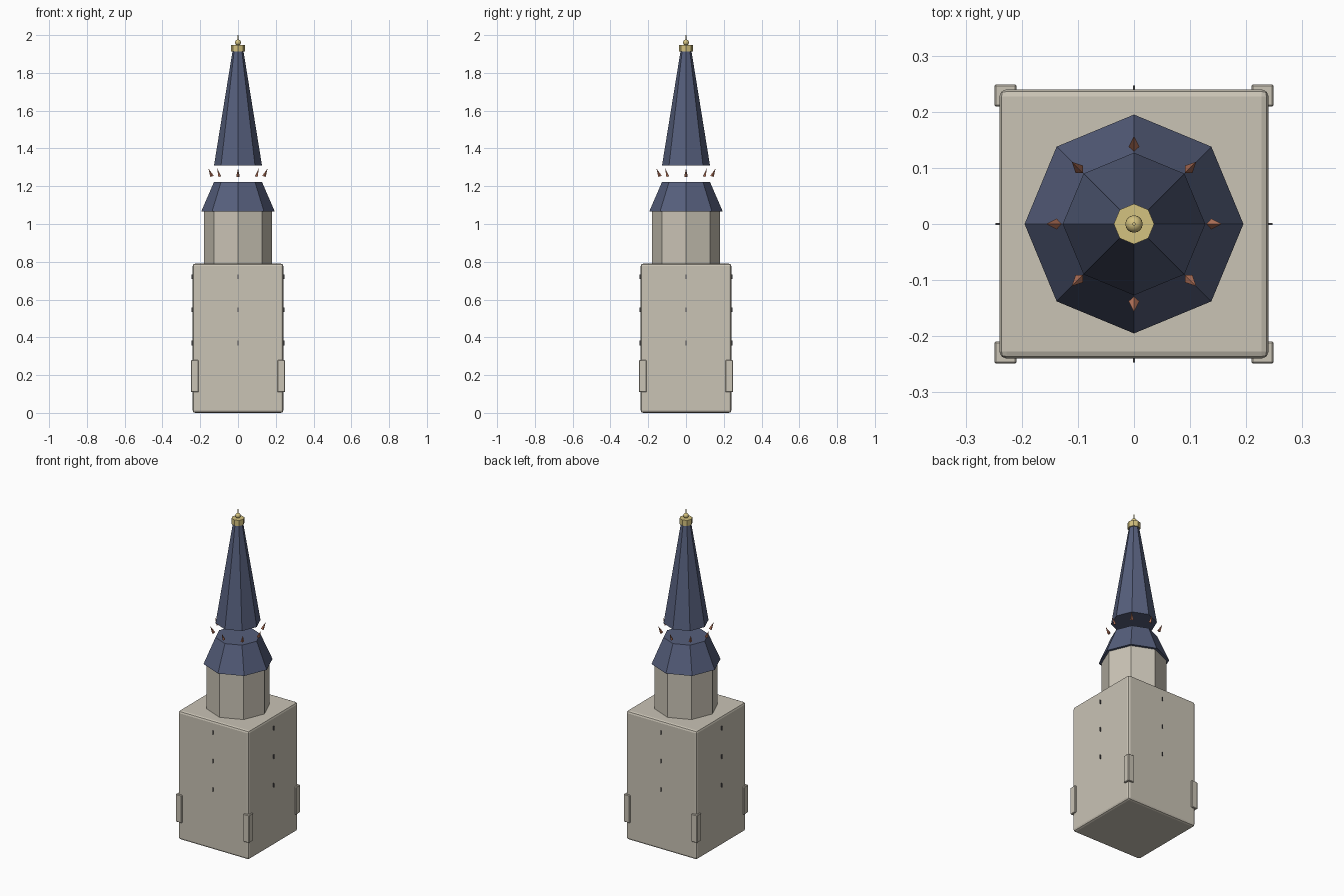
import bpy, bmesh, math
from mathutils import Matrix, Vector

if "Cube" in bpy.data.objects:
    bpy.data.objects.remove(bpy.data.objects["Cube"])


def material(name, rgb):
    m = bpy.data.materials.new(name)
    lin = [c / 12.92 if c <= 0.04045 else ((c + 0.055) / 1.055) ** 2.4 for c in rgb]
    m.diffuse_color = (*lin, 1)
    m.use_nodes = True
    m.node_tree.nodes["Principled BSDF"].inputs["Base Color"].default_value = m.diffuse_color
    return m


STONE = material("pale_stone", (0.79, 0.765, 0.71))
SLATE = material("blue_slate", (0.335, 0.37, 0.485))
GOLD = material("gold", (0.83, 0.76, 0.50))
COPPER = material("copper", (0.72, 0.46, 0.36))
DARK = material("dark_iron", (0.30, 0.30, 0.31))


def finish(bm, name, mat):
    mesh = bpy.data.meshes.new(name)
    bm.to_mesh(mesh)
    bm.free()
    mesh.materials.append(mat)
    ob = bpy.data.objects.new(name, mesh)
    bpy.context.collection.objects.link(ob)
    return ob


def box(name, centre, size, mat, bevel=0.0, segments=1):
    bm = bmesh.new()
    bmesh.ops.create_cube(bm, size=1, matrix=Matrix.Translation(centre) @ Matrix.Diagonal((*size, 1)))
    ob = finish(bm, name, mat)
    if bevel:
        mod = ob.modifiers.new("edge_bevel", 'BEVEL')
        mod.width, mod.segments = bevel, segments
    return ob


def frustum(name, r0, r1, z0, z1, mat, sides=8):
    # vertices fall on the x and y axes
    bm = bmesh.new()
    bmesh.ops.create_cone(bm, cap_ends=True, segments=sides, radius1=r0, radius2=r1,
                          depth=z1 - z0, matrix=Matrix.Translation((0, 0, (z0 + z1) / 2)))
    return finish(bm, name, mat)


# square tower body
box("tower_body", (0, 0, 0.395), (0.48, 0.48, 0.79), STONE, 0.013, 2)

# corner buttresses
for i, (sx, sy) in enumerate([(-1, -1), (1, -1), (1, 1), (-1, 1)]):
    box(f"buttress_{i + 1}", (sx * 0.229, sy * 0.229, 0.195), (0.04, 0.04, 0.17), STONE, 0.003)

# thin slit fins up the middle of each wall
for side in range(4):
    a = side * math.pi / 2
    for level, z in enumerate((0.37, 0.545, 0.72)):
        fin = box(f"wall_slit_{side + 1}_{level + 1}", (0.2385, 0, 0), (0.017, 0.003, 0.024), DARK)
        fin.location.z = z
        fin.rotation_euler.z = a

# octagonal drum, flared lower roof and tall spire
frustum("drum", 0.179, 0.179, 0.78, 1.07, STONE)
frustum("lower_roof", 0.195, 0.127, 1.065, 1.223, SLATE)
frustum("spire", 0.127, 0.029, 1.31, 1.915, SLATE)

# ring of outward leaning copper spikes
for i in range(8):
    a = i * math.pi / 4
    bm = bmesh.new()
    bmesh.ops.create_cone(bm, cap_ends=True, segments=4, radius1=0.0095, radius2=0, depth=0.046)
    spike = finish(bm, f"spike_{i + 1}", COPPER)
    spike.matrix_world = (Matrix.Rotation(a, 4, 'Z') @ Matrix.Translation((0.147, 0, 1.273))
                          @ Matrix.Rotation(math.radians(24), 4, 'Y'))

# finial: collar, ball and pin
frustum("finial_collar", 0.036, 0.036, 1.912, 1.947, GOLD)
bm = bmesh.new()
bmesh.ops.create_uvsphere(bm, u_segments=16, v_segments=10, radius=0.0155,
                          matrix=Matrix.Translation((0, 0, 1.961)))
for f in bm.faces:
    f.smooth = True
finish(bm, "finial_ball", GOLD)
frustum("finial_pin", 0.002, 0.003, 1.97, 2.0, GOLD, 6)
